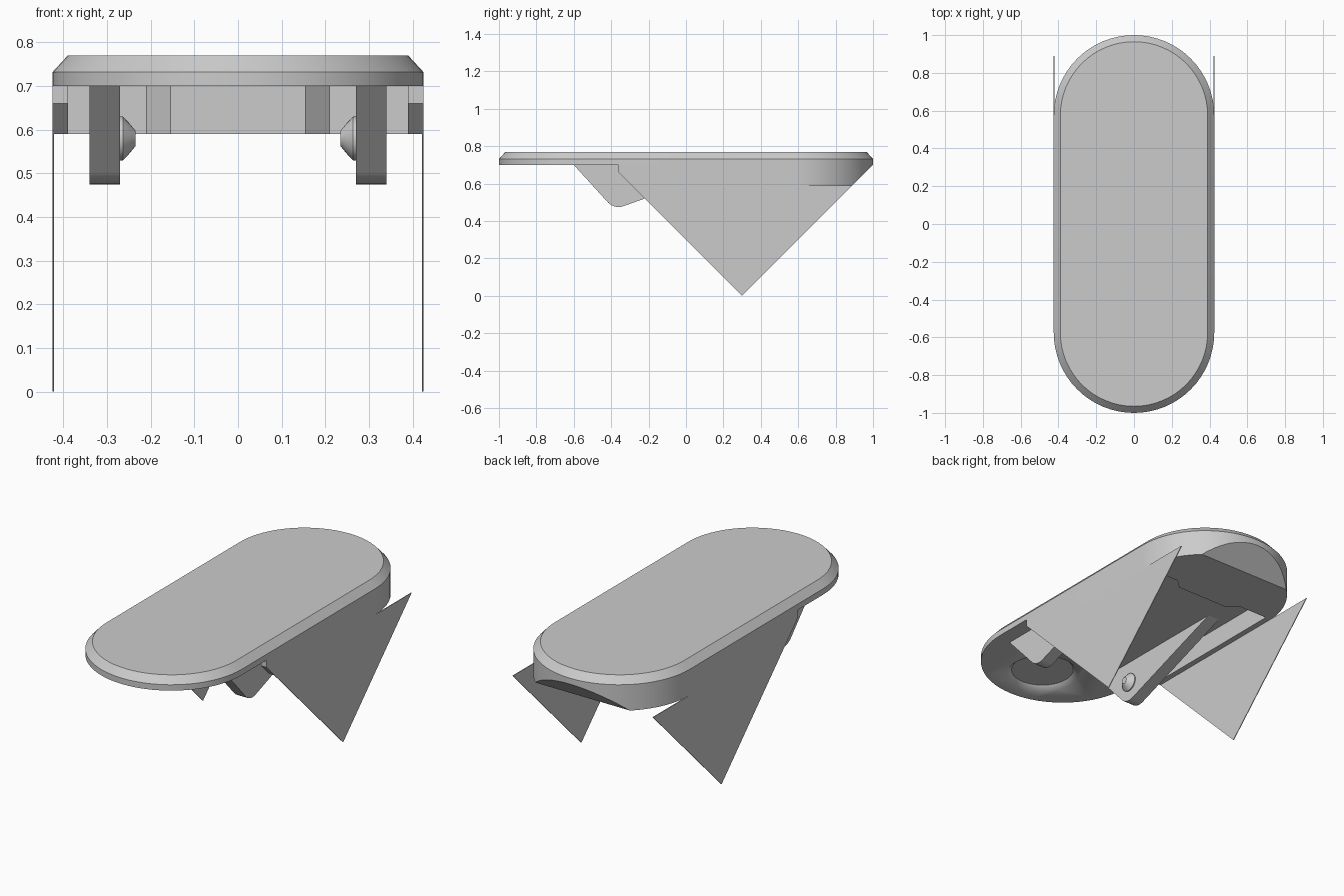
import bpy, bmesh, math
from mathutils import Vector, Matrix

cube = bpy.data.objects.get("Cube")
if cube:
    bpy.data.objects.remove(cube, do_unlink=True)

grey = bpy.data.materials.new("plain grey")
grey.use_nodes = True
colour = (0.6, 0.6, 0.6, 1)
grey.diffuse_color = colour
grey.node_tree.nodes["Principled BSDF"].inputs["Base Color"].default_value = colour

R = 0.425            # half width of the deck
C = 1 - R            # centre of the rounded ends
UNDER, SKIRT = 0.70, 0.59


def finish(bm, name):
    bmesh.ops.recalc_face_normals(bm, faces=bm.faces)
    mesh = bpy.data.meshes.new(name)
    bm.to_mesh(mesh)
    bm.free()
    ob = bpy.data.objects.new(name, mesh)
    bpy.context.collection.objects.link(ob)
    mesh.materials.append(grey)
    bpy.ops.object.select_all(action="DESELECT")
    ob.select_set(True)
    bpy.context.view_layer.objects.active = ob
    bpy.ops.object.shade_smooth_by_angle(angle=math.radians(25))
    return ob


def arc(cx, cy, r, a0, a1, n):
    return [(cx + r * math.cos(math.radians(a0 + (a1 - a0) * i / n)),
             cy + r * math.sin(math.radians(a0 + (a1 - a0) * i / n))) for i in range(n + 1)]


def loft(rings):
    bm = bmesh.new()
    loops = [[bm.verts.new(p) for p in ring] for ring in rings]
    n = len(loops[0])
    for low, high in zip(loops, loops[1:]):
        for i in range(n):
            j = (i + 1) % n
            bm.faces.new((low[i], low[j], high[j], high[i]))
    bm.faces.new(loops[0][::-1])
    bm.faces.new(loops[-1])
    return bm


def stadium(r, z):
    pts = arc(0, C, r, 0, 180, 32) + arc(0, -C, r, 180, 360, 32)
    return [(x, y, z) for x, y in pts]


def side_plate(name, profile, x0, x1):
    return finish(loft([[(x, y, z) for y, z in profile] for x in (x0, x1)]), name)


# Deck with chamfered rim and a shallow round recess beneath its front
deck = finish(loft([stadium(R, UNDER), stadium(R, 0.732), stadium(0.39, 0.77)]), "deck")
cut = loft([[(x, y, z) for x, y in arc(0, -0.74, r, 0, 350, 35)]
            for r, z in ((0.21, 0.675), (0.185, UNDER), (0.16, 0.725))])
cutter = finish(cut, "recess_cutter")
cutter.hide_render = True
mod = deck.modifiers.new("recess", "BOOLEAN")
mod.operation = "DIFFERENCE"
mod.solver = "EXACT"
mod.object = cutter
bpy.context.view_layer.objects.active = deck
bpy.ops.object.modifier_apply(modifier=mod.name)
bpy.data.objects.remove(cutter, do_unlink=True)

# Skirt: side walls and solid back block, trimmed by two sloping planes
inner = [(-0.39, -0.36), (-0.39, 0.6), (-0.21, 0.6), (-0.155, 0.55)]
outline = [(R, -0.36)] + arc(0, C, R, 0, 180, 32) + [(-R, -0.36)]
outline += inner + [(-x, y) for x, y in reversed(inner)]
bm = loft([[(x, y, z) for x, y in outline] for z in (SKIRT, UNDER)])
for direction in (1, -1):
    cut = bmesh.ops.bisect_plane(bm, geom=bm.verts[:] + bm.edges[:] + bm.faces[:],
                                 plane_co=(0, 0.3, 0), plane_no=(0, direction, -1),
                                 clear_outer=True)
    edges = [e for e in bm.edges if e.is_boundary]
    bmesh.ops.holes_fill(bm, edges=edges, sides=0)
finish(bm, "skirt")

# Paired parts on both sides
arm_profile = [(-0.6, UNDER)] + arc(-0.36, 0.555, 0.08, 219, 290, 10) + [(0.28, UNDER)]
fin_profile = [(0.3 - SKIRT, SKIRT), (0.3, 0), (0.3 + SKIRT, SKIRT)]
for side, s in (("left", 1), ("right", -1)):
    side_plate(side + "_fin", fin_profile, s * 0.421, s * R)
    side_plate(side + "_arm", arm_profile, s * 0.27, s * 0.34)
    bolt = [[(s * x, y, z) for y, z in arc(-0.36, 0.58, r, 0, 345, 23)]
            for x, r in ((0.272, 0.05), (0.264, 0.05), (0.25, 0.036), (0.235, 0.018))]
    finish(loft(bolt), side + "_bolt")
